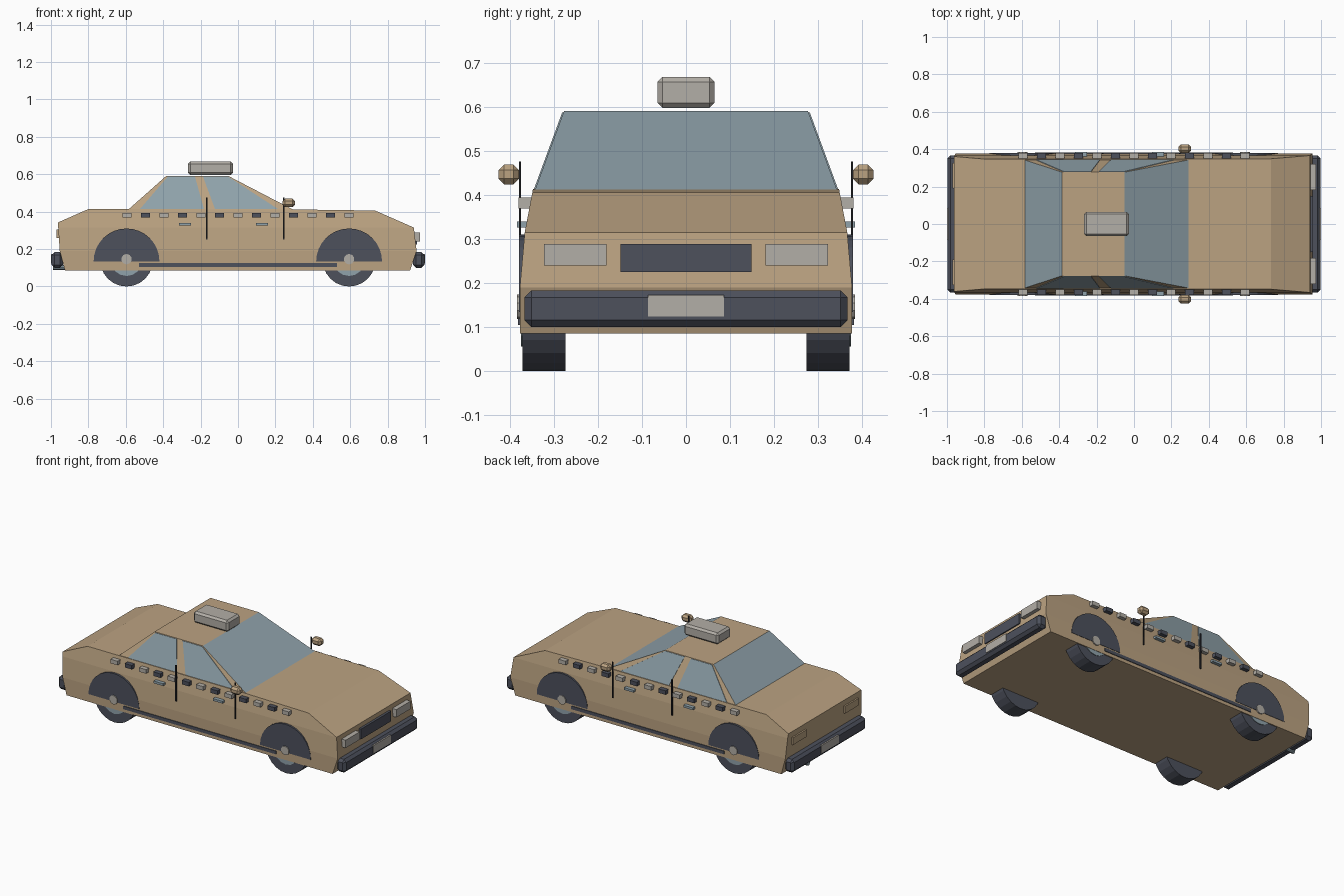
import bpy, bmesh, math
from mathutils import Matrix, Vector

cube = bpy.data.objects.get("Cube")
if cube:
    bpy.data.objects.remove(cube, do_unlink=True)


def material(name, rgb):
    m = bpy.data.materials.new(name)
    m.use_nodes = True
    m.diffuse_color = (*rgb, 1)
    bsdf = next(n for n in m.node_tree.nodes if n.type == 'BSDF_PRINCIPLED')
    bsdf.inputs["Base Color"].default_value = (*rgb, 1)
    return m


TAN = material("tan paint", (0.50, 0.365, 0.222))
DARK = material("dark slate", (0.074, 0.082, 0.108))
LIGHT = material("pale grey", (0.45, 0.425, 0.385))
GLASS = material("blue grey glass", (0.28, 0.365, 0.41))
BLACK = material("black trim", (0.015, 0.016, 0.02))


def finish(name, bm, *mats):
    bmesh.ops.recalc_face_normals(bm, faces=bm.faces)
    mesh = bpy.data.meshes.new(name)
    bm.to_mesh(mesh)
    bm.free()
    for m in mats:
        mesh.materials.append(m)
    ob = bpy.data.objects.new(name, mesh)
    bpy.context.collection.objects.link(ob)
    return ob


def loft(bm, ring_a, ring_b):
    """Close two matching rings of points into a solid."""
    a = [bm.verts.new(p) for p in ring_a]
    b = [bm.verts.new(p) for p in ring_b]
    bm.faces.new(a)
    bm.faces.new(b)
    for i in range(len(a)):
        j = (i + 1) % len(a)
        bm.faces.new((a[i], a[j], b[j], b[i]))


def box(name, x, y, z, mat, bevel=0):
    """Box from (min, max) ranges, with optionally chamfered edges."""
    bm = bmesh.new()
    bmesh.ops.create_cube(bm, size=1)
    for v in bm.verts:
        v.co = [r[0] if c < 0 else r[1] for c, r in zip(v.co, (x, y, z))]
    if bevel:
        bmesh.ops.bevel(bm, geom=bm.edges[:], offset=bevel, segments=1, affect='EDGES')
    return finish(name, bm, mat)


def side_box(name, x, y, z, mat, side, bevel=0):
    return box(name, x, sorted((side * y[0], side * y[1])), z, mat, bevel)


def disc(name, axis, centre, radius, depth, sides, mat):
    bm = bmesh.new()
    turn = Matrix.Rotation(math.pi / 2, 4, axis)
    bmesh.ops.create_cone(bm, cap_ends=True, segments=sides, radius1=radius, radius2=radius,
                          depth=depth, matrix=Matrix.Translation(centre) @ turn)
    return finish(name, bm, mat)


# Lower body: side profile, with flanks leaning inwards above the waist
profile = [(-0.925, 0.085), (0.92, 0.085), (0.955, 0.19), (0.94, 0.315), (0.733, 0.406),
           (0.29, 0.412), (-0.80, 0.414), (-0.963, 0.342), (-0.953, 0.19)]
bm = bmesh.new()
loft(bm, [(x, -1, z) for x, z in profile], [(x, 1, z) for x, z in profile])
for height in (0.19, 0.315):
    bmesh.ops.bisect_plane(bm, geom=bm.verts[:] + bm.edges[:] + bm.faces[:],
                           plane_co=(0, 0, height), plane_no=(0, 0, 1))
for v in bm.verts:
    z = v.co.z
    half = 0.377 - 0.088 * max(0, min(z, 0.315) - 0.19) - 0.19 * max(0, z - 0.315)
    v.co.y *= half
finish("body", bm, TAN)

# Cabin: front and rear screens are glass
BELT, ROOF = 0.408, 0.59


def cabin_half(z):
    return 0.344 - 0.067 * (z - BELT) / (ROOF - BELT)


def cabin_ring(x0, x1, z):
    y = cabin_half(z)
    return [(x0, -y, z), (x1, -y, z), (x1, y, z), (x0, y, z)]


bm = bmesh.new()
loft(bm, cabin_ring(-0.59, 0.30, BELT), cabin_ring(-0.385, -0.05, ROOF))
cabin = finish("cabin", bm, TAN, GLASS)
for f in cabin.data.polygons:
    f.material_index = int(abs(f.normal.x) > 0.3)

# Roof sign
box("roof_sign", (-0.267, -0.027), (-0.065, 0.065), (0.597, 0.668), LIGHT, 0.012)

# Side parts, repeated on both flanks
windows = {"rear": (-0.524, -0.182, -0.23, -0.376), "front": (-0.123, 0.214, -0.052, -0.187)}
for side, tag in ((-1, "right"), (1, "left")):
    for label, xs in windows.items():
        pts = list(zip(xs, (0.414, 0.414, 0.587, 0.587)))
        rings = [[(x, side * (cabin_half(z) + off), z) for x, z in pts] for off in (-0.003, 0.003)]
        bm = bmesh.new()
        loft(bm, *rings)
        finish(f"{label}_window_{tag}", bm, GLASS)

    # Chequered blocks along the belt
    for i in range(13):
        x = (i - 6) * 0.099
        side_box(f"belt_block_{tag}_{i}", (x - 0.024, x + 0.024), (0.345, 0.38),
                 (0.369, 0.394), DARK if i % 2 else LIGHT, side)

    for label, x in (("rear", -0.283), ("front", 0.128)):
        side_box(f"{label}_door_handle_{tag}", (x - 0.033, x + 0.033), (0.355, 0.384),
                 (0.326, 0.34), GLASS, side)
    for label, x in (("rear", -0.166), ("front", 0.245)):
        side_box(f"{label}_door_seam_{tag}", (x - 0.004, x + 0.004), (0.374, 0.379),
                 (0.25, 0.476), BLACK, side)
    side_box(f"sill_strip_{tag}", (-0.53, 0.53), (0.37, 0.381), (0.105, 0.125), DARK, side)
    side_box(f"mirror_{tag}", (0.238, 0.304), (0.379, 0.426), (0.424, 0.469), TAN, side, 0.013)

    # Wheels, hubs and half-round arch plates
    for label, x in (("rear", -0.596), ("front", 0.594)):
        disc(f"{label}_wheel_{tag}", 'X', (x, side * 0.322, 0.141), 0.141, 0.098, 24, DARK)
        disc(f"{label}_hubcap_{tag}", 'X', (x, side * 0.37, 0.141), 0.085, 0.01, 16, GLASS)
        disc(f"{label}_hub_{tag}", 'X', (x, side * 0.374, 0.146), 0.028, 0.02, 10, LIGHT)
        arc = [(x + 0.176 * math.cos(a), 0.134 + 0.176 * math.sin(a))
               for a in (math.pi * k / 16 for k in range(17))]
        bm = bmesh.new()
        loft(bm, [(px, side * 0.35, pz) for px, pz in arc],
             [(px, side * 0.379, pz) for px, pz in arc])
        finish(f"{label}_arch_{tag}", bm, DARK)

    # Lamps
    side_box(f"headlight_{tag}", (0.93, 0.972), (0.181, 0.322), (0.24, 0.289), LIGHT, side)
    side_box(f"tail_light_{tag}", (-0.97, -0.94), (0.19, 0.325), (0.26, 0.305), TAN, side)

# Nose and tail
box("grille", (0.93, 0.958), (-0.149, 0.149), (0.225, 0.289), DARK)
box("front_bumper", (0.935, 0.997), (-0.367, 0.367), (0.10, 0.183), DARK, 0.016)
box("rear_bumper", (-0.997, -0.935), (-0.367, 0.367), (0.10, 0.183), DARK, 0.016)
box("front_plate", (0.99, 1.0), (-0.086, 0.086), (0.124, 0.173), LIGHT)
box("rear_plate", (-1.0, -0.99), (-0.086, 0.086), (0.124, 0.173), LIGHT)
disc("exhaust_pipe", 'Y', (-0.94, 0.2, 0.102), 0.014, 0.10, 10, GLASS)
